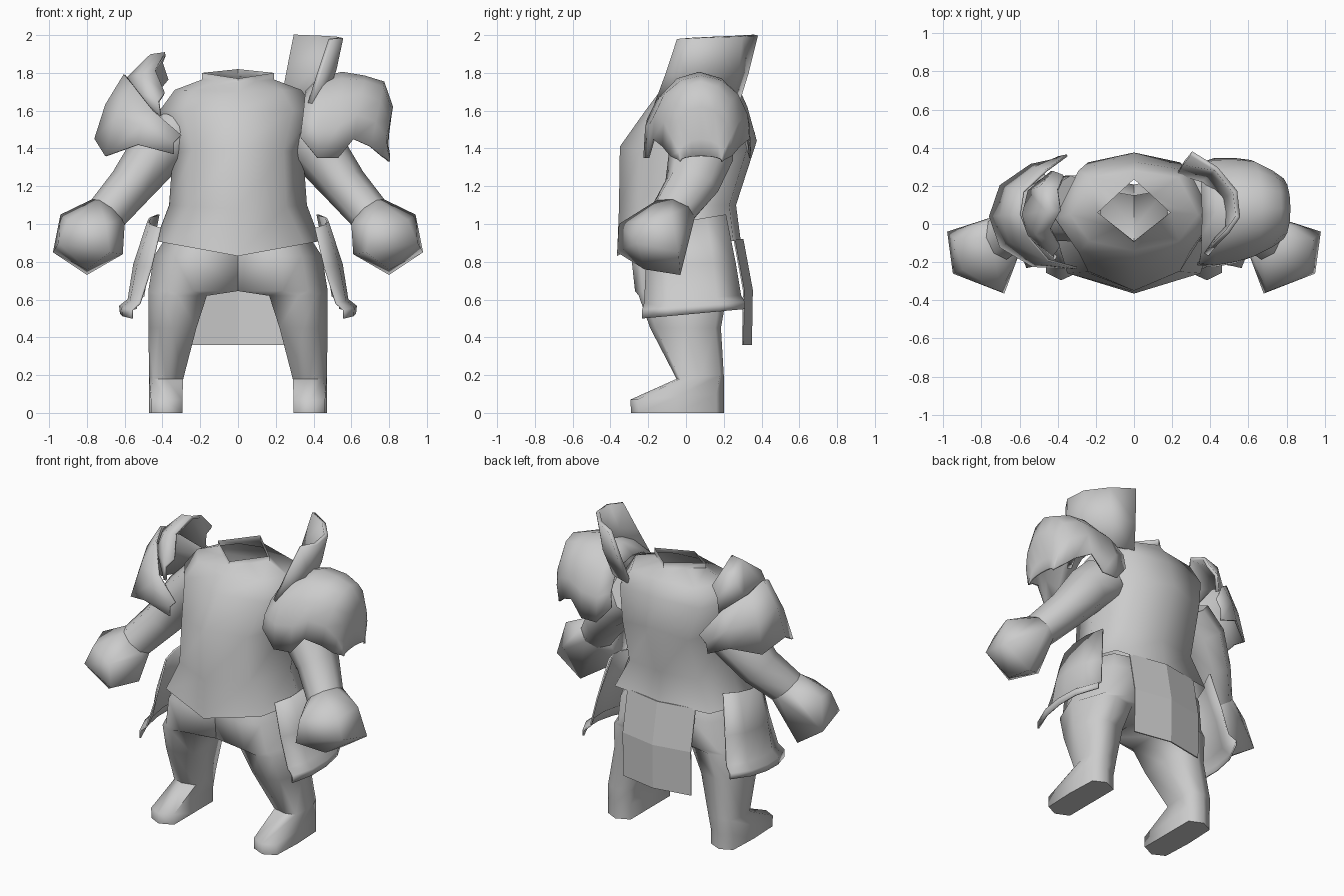
import bpy, bmesh, math
from mathutils import Vector

grey = bpy.data.materials.new("plain_grey")
grey.diffuse_color = (0.6, 0.6, 0.6, 1)


def finish(name, bm, mirror=False, thick=0.0, angle=60, smooth=True):
    """Turn a bmesh into a named, shaded object."""
    bmesh.ops.recalc_face_normals(bm, faces=bm.faces[:])
    me = bpy.data.meshes.new(name)
    bm.to_mesh(me)
    bm.free()
    me.materials.append(grey)
    ob = bpy.data.objects.new(name, me)
    bpy.context.collection.objects.link(ob)
    if smooth:
        bpy.ops.object.select_all(action='DESELECT')
        ob.select_set(True)
        bpy.context.view_layer.objects.active = ob
        bpy.ops.object.shade_smooth_by_angle(angle=math.radians(angle))
    if thick:
        m = ob.modifiers.new("thickness", 'SOLIDIFY')
        m.thickness = thick
        m.offset = 0
    if mirror:
        m = ob.modifiers.new("mirror", 'MIRROR')
        m.use_mirror_merge = False
    return ob


def loft(rows, closed=True, cap_start=False, cap_end=False):
    """Skin a list of equal-length point rows with quads."""
    bm = bmesh.new()
    vs = [[bm.verts.new(p) for p in r] for r in rows]
    n = len(rows[0])
    for a, b in zip(vs, vs[1:]):
        for i in range(n if closed else n - 1):
            j = (i + 1) % n
            bm.faces.new((a[i], a[j], b[j], b[i]))
    if cap_start:
        bm.faces.new(vs[0])
    if cap_end:
        bm.faces.new(vs[-1])
    return bm


# Torso: eight-sided rings, the hem dips at the front, diamond neck opening
def torso_ring(zs, zf, zb, w, yf, yb, ym=0.03, fx=0.70, ff=0.73, fb=0.85):
    def pt(s, y, z, fy):
        return [(s * fx * w, ym + (y - ym) * fy, zs * fx + z * (1 - fx))]
    return ([(0, yf, zf)] + pt(1, yf, zf, ff) + [(w, ym, zs)] + pt(1, yb, zb, fb) +
            [(0, yb, zb)] + pt(-1, yb, zb, fb) + [(-w, ym, zs)] + pt(-1, yf, zf, ff))


finish("torso", loft([
    torso_ring(0.91, 0.83, 0.91, 0.437, -0.365, 0.29, fx=0.80),
    torso_ring(1.10, 1.08, 1.10, 0.365, -0.355, 0.265),
    torso_ring(1.38, 1.41, 1.44, 0.345, -0.35, 0.375),
    torso_ring(1.60, 1.60, 1.62, 0.415, -0.215, 0.325),
    torso_ring(1.71, 1.70, 1.72, 0.335, -0.14, 0.28, 0.05),
    torso_ring(1.765, 1.75, 1.78, 0.19, -0.10, 0.235, 0.06, 0.5, 0.5, 0.5),
    torso_ring(1.80, 1.77, 1.82, 0.19, -0.09, 0.235, 0.06, 0.5, 0.5, 0.5)]), angle=65)


# Legs with joined hips and wedge feet
def leg_ring(z, xi, xo, yf, yb, zf=None, inset=0.22):
    zf = z if zf is None else zf
    d, ym = (xo - xi) * inset, (yf + yb) / 2
    k = (yb - yf) * 0.16
    return [(xi, yf + k * 0.5, zf), ((xi + xo) / 2, yf, zf), (xo - d, yf + k * 0.5, zf),
            (xo, ym, (z + zf) / 2), (xo - d, yb - k * 0.5, z), ((xi + xo) / 2, yb, z),
            (xi, yb - k * 0.5, z), (xi, ym, (z + zf) / 2)]


finish("legs", loft([
    leg_ring(0.0, 0.295, 0.47, -0.29, 0.20, inset=0.05),
    leg_ring(0.10, 0.295, 0.47, -0.295, 0.20, 0.07, inset=0.05),
    leg_ring(0.20, 0.29, 0.47, -0.05, 0.20, 0.18, inset=0.12),
    leg_ring(0.45, 0.22, 0.475, -0.19, 0.185),
    leg_ring(0.62, 0.165, 0.475, -0.25, 0.215),
    leg_ring(0.645, 0.0, 0.475, -0.27, 0.23),
    leg_ring(0.83, 0.0, 0.445, -0.29, 0.25, inset=0.24),
    leg_ring(0.96, 0.0, 0.36, -0.22, 0.18)], cap_start=True), mirror=True, angle=80)

# Arms: tapered eight-sided tubes running down, out and forward
arm_path = [((0.30, 0.08, 1.48), 0.165, 1.1), ((0.44, 0.08, 1.37), 0.145, 1.2),
            ((0.57, 0.03, 1.20), 0.12, 1.2), ((0.69, -0.07, 1.06), 0.11, 1.1)]
axis = Vector((0.36, -0.16, -0.44)).normalized()
side = axis.cross(Vector((0, 1, 0))).normalized()
front = axis.cross(side)
rings = []
for c, r, wide in arm_path:
    rings.append([Vector(c) + r * (side * math.cos(i * math.pi / 4) +
                  front * wide * math.sin(i * math.pi / 4)) for i in range(8)])
finish("arms", loft(rings, cap_start=True), mirror=True)

# Fists: flared blunt blocks at the wrists
bm = bmesh.new()
fist = [(0.98, -0.04, 0.85), (0.80, -0.03, 0.73), (0.61, -0.17, 0.84), (0.68, -0.365, 0.85),
        (0.95, -0.26, 0.90), (0.94, -0.08, 1.05), (0.60, -0.15, 1.00), (0.70, -0.355, 1.00),
        (0.80, -0.22, 0.76), (0.90, -0.24, 1.02), (0.78, 0.0, 1.08)]
for p in fist + rings[-1]:
    bm.verts.new(p)
bmesh.ops.convex_hull(bm, input=bm.verts[:])
bmesh.ops.delete(bm, geom=[v for v in bm.verts if not v.link_faces], context='VERTS')
finish("fists", bm, mirror=True, angle=65)

# Hip plates: curved guards with a flared lower lip
rows = []
for z, y0, y1, xf, xm, xb, tilt in [
        (0.98, -0.20, 0.21, 0.41, 0.475, 0.42, 0.07), (0.77, -0.21, 0.26, 0.46, 0.55, 0.47, 0.03),
        (0.58, -0.22, 0.29, 0.52, 0.58, 0.50, 0.04), (0.545, -0.23, 0.31, 0.56, 0.625, 0.54, 0.04),
        (0.50, -0.23, 0.31, 0.56, 0.62, 0.54, 0.05)]:
    xs = (xf, xf + (xm - xf) * 0.8, xm, xb + (xm - xb) * 0.8, xb)
    rows.append([(x, y0 + (y1 - y0) * t / 4, z + tilt * t / 4) for t, x in enumerate(xs)])
finish("hip_plates", loft(rows, closed=False), mirror=True, thick=0.01)

# Back flap: folded cloth hanging behind the legs
rows = [[(-w, y - 0.045, z), (0, y, z), (w, y - 0.045, z)]
        for z, y, w in [(0.92, 0.30, 0.25), (0.65, 0.35, 0.25), (0.36, 0.345, 0.25)]]
finish("back_flap", loft(rows, closed=False), thick=0.008, smooth=False)

# Large shoulder guard: arched sections shrinking toward the outside
rows = []
for xt, xb, zt, zb, ry, yc in [
        (0.36, 0.33, 1.70, 1.46, 0.26, 0.05), (0.43, 0.42, 1.77, 1.35, 0.28, 0.06),
        (0.55, 0.53, 1.80, 1.35, 0.27, 0.07), (0.67, 0.61, 1.78, 1.45, 0.25, 0.08),
        (0.77, 0.70, 1.75, 1.41, 0.20, 0.08), (0.815, 0.76, 1.62, 1.36, 0.16, 0.08),
        (0.785, 0.79, 1.45, 1.34, 0.12, 0.08), (0.80, 0.80, 1.36, 1.33, 0.11, 0.08)]:
    row = []
    for i in range(9):
        a = math.pi * i / 8
        s = math.sin(a) if 0 < i < 8 else 0
        row.append((xb + (xt - xb) * s, yc - ry * math.cos(a) * (1 + 0.12 * s),
                    zb + (zt - zb) * s))
    rows.append(row)
finish("large_shoulder_guard", loft(rows, closed=False), thick=0.012)

# Tall curved neck guard above the large shoulder guard
rows = [
    [(0.23, 0.27, 1.64), (0.36, 0.23, 1.64), (0.44, 0.12, 1.64), (0.45, -0.03, 1.64),
     (0.38, -0.16, 1.64)],
    [(0.26, 0.32, 1.80), (0.41, 0.27, 1.81), (0.50, 0.15, 1.82), (0.51, -0.01, 1.82),
     (0.43, -0.10, 1.80)],
    [(0.30, 0.37, 2.00), (0.43, 0.29, 1.995), (0.53, 0.17, 1.99), (0.545, 0.04, 1.985),
     (0.49, -0.04, 1.98)]]
finish("neck_guard", loft(rows, closed=False), thick=0.025)

# Lower plate of the small shoulder guard, wrapped around the outside
top = [(-0.30, -0.23, 1.47), (-0.45, -0.19, 1.60), (-0.56, -0.06, 1.74), (-0.60, 0.05, 1.79),
       (-0.58, 0.17, 1.74), (-0.46, 0.28, 1.64), (-0.35, 0.36, 1.48)]
low = [(-0.34, -0.23, 1.37), (-0.53, -0.22, 1.42), (-0.70, -0.12, 1.36), (-0.755, 0.04, 1.45),
       (-0.70, 0.20, 1.38), (-0.54, 0.31, 1.42), (-0.40, 0.34, 1.36)]
mid = [((a[0] + b[0]) / 2 - 0.02, (a[1] + b[1]) / 2, (a[2] + b[2]) / 2 + 0.01)
       for a, b in zip(top, low)]
finish("small_guard_lower_plate", loft([top, mid, low], closed=False), thick=0.012)

# Upper plate of the small shoulder guard, curling inward
rows = [
    [(-0.39, -0.11, 1.69), (-0.44, -0.02, 1.81), (-0.385, 0.07, 1.90), (-0.40, 0.18, 1.86),
     (-0.37, 0.25, 1.77)],
    [(-0.42, -0.16, 1.65), (-0.51, -0.05, 1.79), (-0.46, 0.07, 1.89), (-0.49, 0.19, 1.82),
     (-0.42, 0.27, 1.71)],
    [(-0.41, -0.18, 1.57), (-0.55, -0.06, 1.70), (-0.58, 0.05, 1.77), (-0.55, 0.17, 1.71),
     (-0.43, 0.27, 1.60)]]
finish("small_guard_upper_plate", loft(rows, closed=False), thick=0.02)
